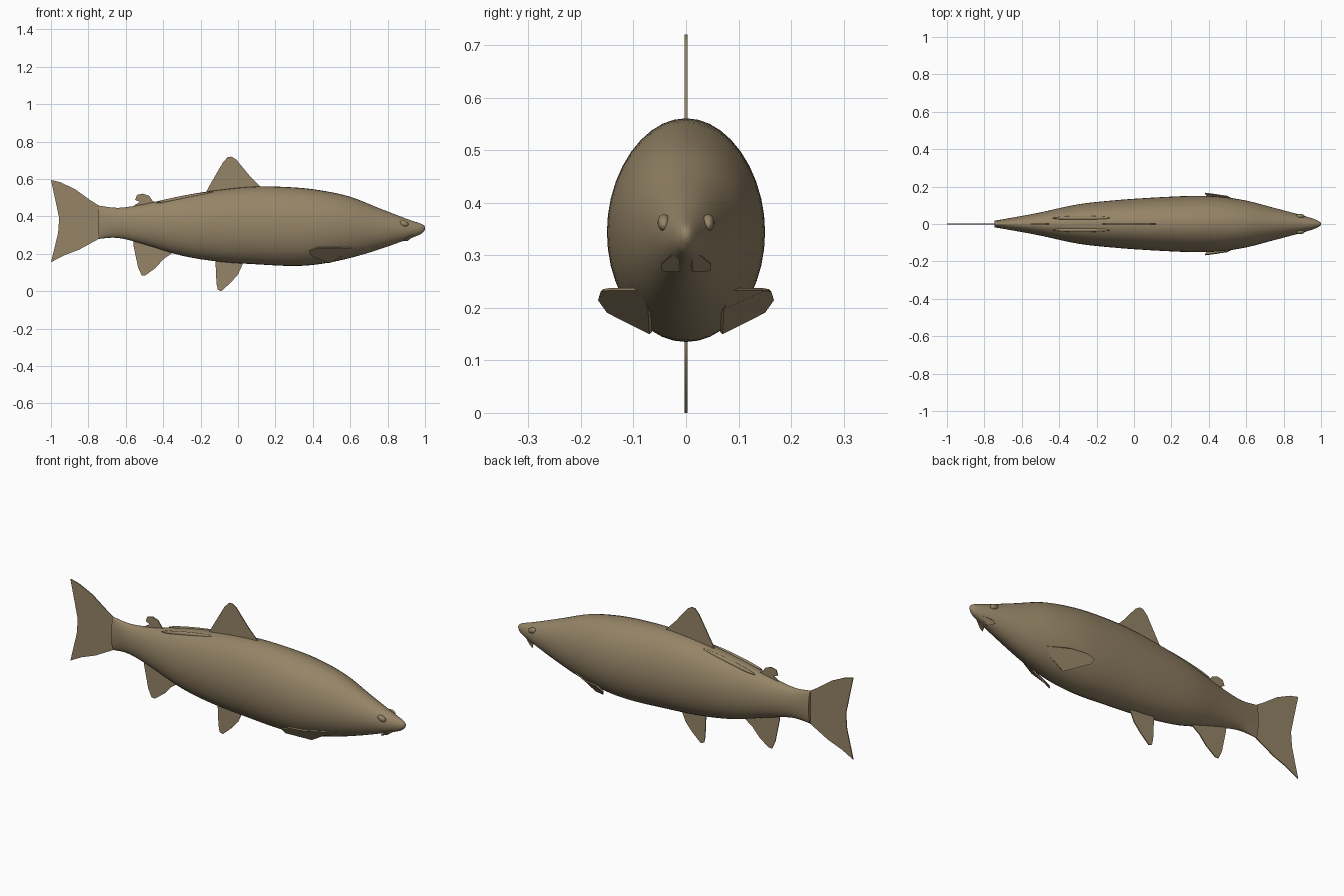
import bpy, bmesh, math
from mathutils import Vector, Matrix

if "Cube" in bpy.data.objects:
    bpy.data.objects.remove(bpy.data.objects["Cube"])

skin = bpy.data.materials.new("olive tan")
skin.diffuse_color = (0.30, 0.23, 0.135, 1)
skin.use_nodes = True
skin.node_tree.nodes["Principled BSDF"].inputs["Base Color"].default_value = skin.diffuse_color


def finish(bm, name, smooth=True):
    bmesh.ops.recalc_face_normals(bm, faces=bm.faces)
    me = bpy.data.meshes.new(name)
    bm.to_mesh(me)
    bm.free()
    me.materials.append(skin)
    ob = bpy.data.objects.new(name, me)
    bpy.context.collection.objects.link(ob)
    if smooth:
        bpy.ops.object.select_all(action='DESELECT')
        ob.select_set(True)
        bpy.context.view_layer.objects.active = ob
        bpy.ops.object.shade_smooth_by_angle(angle=math.radians(40))
    return ob


def spline(pts, steps):
    """Catmull-Rom curve through the points."""
    out = []
    for i in range(len(pts) - 1):
        a, b, c, d = [Vector(pts[min(max(k, 0), len(pts) - 1)]) for k in range(i - 1, i + 3)]
        for s in range(steps):
            t = s / steps
            out.append(0.5 * (2 * b + (c - a) * t + (2 * a - 5 * b + 4 * c - d) * t * t
                              + (3 * b - a - 3 * c + d) * t ** 3))
    out.append(Vector(pts[-1]))
    return out


# Body: elliptical sections (x, top, bottom, half width)
sections = [(-.745, .458, .28, .018), (-.64, .446, .285, .036), (-.5, .466, .25, .062),
            (-.3, .510, .19, .105), (-.1, .542, .158, .127), (.1, .56, .144, .141),
            (.3, .555, .135, .15), (.45, .538, .147, .147), (.6, .505, .178, .125),
            (.75, .446, .222, .086), (.9, .388, .275, .046), (.97, .364, .302, .024),
            (.993, .353, .320, .012), (1.0, .343, .332, .004)]
N = 40
bm = bmesh.new()
rings = []
for x, top, bot, w in spline(sections, 4):
    mid, h = (top + bot) / 2, (top - bot) / 2
    rings.append([bm.verts.new((x, w * math.cos(2 * math.pi * k / N),
                                mid + h * math.sin(2 * math.pi * k / N))) for k in range(N)])
for r, s in zip(rings, rings[1:]):
    for k in range(N):
        bm.faces.new((r[k], r[(k + 1) % N], s[(k + 1) % N], s[k]))
bm.faces.new(rings[0])
bm.faces.new(rings[-1])
finish(bm, "body")


def plate(name, pts, offset):
    """Thin plate: outline extruded by the offset, centred on the outline."""
    bm = bmesh.new()
    o = Vector(offset)
    a = [bm.verts.new(Vector(p) - o / 2) for p in pts]
    b = [bm.verts.new(Vector(p) + o / 2) for p in pts]
    bm.faces.new(a)
    bm.faces.new(b)
    for i in range(len(a)):
        j = (i + 1) % len(a)
        bm.faces.new((a[i], a[j], b[j], b[i]))
    return finish(bm, name)


# Fins on the centre line (x, z)
fins = {
    "tail_fin": [(-.735, .452), (-.79, .487), (-.87, .545), (-.95, .583), (-1, .595), (-.975, .48),
                 (-.956, .39), (-.962, .31), (-1, .155), (-.93, .192), (-.85, .222), (-.735, .285)],
    "dorsal_fin": [(-.13, .50), (-.17, .53), (-.155, .56), (-.08, .69), (-.055, .717), (-.035, .72),
                   (-.01, .705), (.06, .62), (.12, .558), (.10, .52)],
    "adipose_fin": [(-.53, .44), (-.555, .459), (-.525, .478), (-.55, .488), (-.54, .515),
                    (-.51, .522), (-.475, .51), (-.455, .48), (-.42, .475), (-.43, .45)],
    "anal_fin": [(-.56, .29), (-.56, .25), (-.535, .13), (-.515, .085), (-.495, .085),
                 (-.44, .125), (-.40, .17), (-.35, .206), (-.36, .24)],
    "pelvic_fin": [(-.12, .19), (-.12, .15), (-.115, .04), (-.108, .008), (-.09, .0),
                   (-.04, .045), (0, .09), (.025, .145), (.02, .18)],
}
for name, pts in fins.items():
    plate(name, [(x, 0, z) for x, z in pts], (0, .005, 0))

# Paired parts on both sides
for s, side in ((1, "left"), (-1, "right")):
    # Pectoral fin, swept back along the belly
    plate("pectoral_fin_" + side,
          [(x, s * y, z) for x, y, z in
           [(.615, .085, .235), (.5, .148, .235), (.42, .160, .233), (.38, .165, .217),
            (.39, .148, .193), (.49, .067, .152), (.57, .07, .20)]],
          (0, s * .005, -.005))
    # Mouth corner under the snout
    plate("mouth_corner_" + side,
          [(.965, s * .008, .315), (.90, s * .046, .285), (.885, s * .045, .272), (.905, s * .012, .270)],
          (0, s * .004, -.004))
    # Eye bump and shallow ridge along the back
    for name, loc, size, tilt in (("eye_", (.888, s * .042, .362), (.024, .012, .015), .3),
                                  ("back_ridge_", (-.28, s * .032, .502), (.16, .011, .011), -.18)):
        bm = bmesh.new()
        bmesh.ops.create_uvsphere(bm, u_segments=20, v_segments=12, radius=1)
        m = Matrix.Translation(loc) @ Matrix.Rotation(tilt, 4, 'Y') @ Matrix.Diagonal((*size, 1))
        bmesh.ops.transform(bm, matrix=m, verts=bm.verts)
        finish(bm, name + side)
